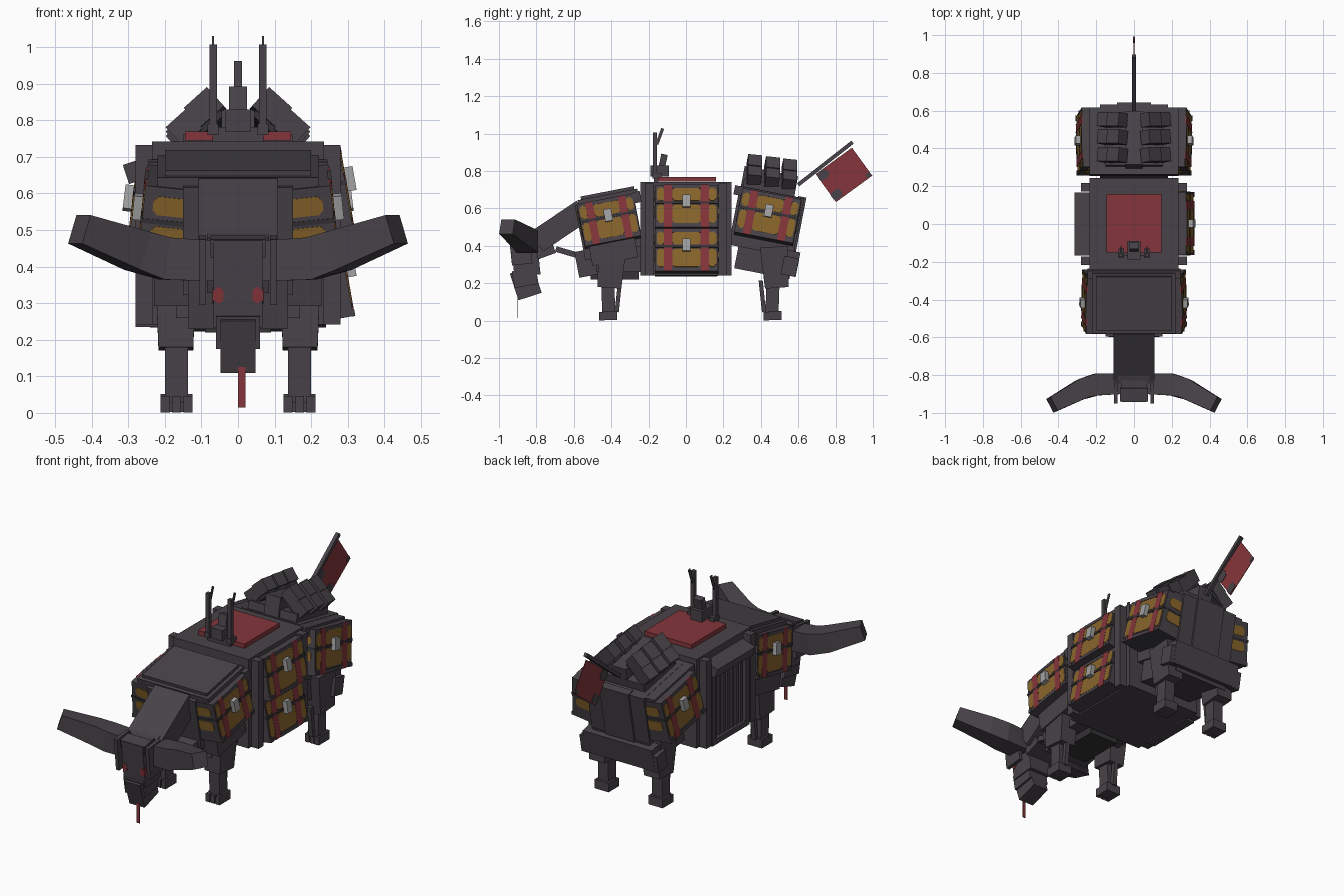
import bpy, bmesh
from math import radians
from mathutils import Matrix, Vector, Euler

if "Cube" in bpy.data.objects:
    bpy.data.objects.remove(bpy.data.objects["Cube"])

# Materials
HIDE, DARK, RED, OCHRE, STEEL = range(5)
MATS = []
for label, rgb in (("charcoal hide", (.064, .055, .065)), ("dark iron", (.035, .032, .036)),
                   ("banner red", (.235, .036, .043)), ("ochre wood", (.25, .13, .024)),
                   ("pale steel", (.36, .36, .36))):
    m = bpy.data.materials.new(label)
    m.use_nodes = True
    m.diffuse_color = (*rgb, 1)
    m.node_tree.nodes["Principled BSDF"].inputs["Base Color"].default_value = (*rgb, 1)
    MATS.append(m)

MIRROR = Matrix.Scale(-1, 4, (1, 0, 0))


def place(loc, rot=(0, 0, 0)):
    return Matrix.Translation(loc) @ Euler([radians(a) for a in rot]).to_matrix().to_4x4()


def finish(name, bm, matrix=Matrix()):
    bmesh.ops.transform(bm, matrix=matrix, verts=bm.verts)
    bmesh.ops.recalc_face_normals(bm, faces=bm.faces)
    mesh = bpy.data.meshes.new(name)
    bm.to_mesh(mesh)
    bm.free()
    for m in MATS:
        mesh.materials.append(m)
    obj = bpy.data.objects.new(name, mesh)
    bpy.context.collection.objects.link(obj)


def add_box(bm, size, loc=(0, 0, 0), rot=(0, 0, 0), mat=HIDE, chamfer=0, axis=0, taper=1):
    """Box; chamfer cuts the corners along one axis, taper scales the lower end."""
    tmp = bmesh.new()
    bmesh.ops.create_cube(tmp, size=1)
    for v in tmp.verts:
        if v.co.z < 0:
            v.co.x *= taper
            v.co.y *= taper
    bmesh.ops.scale(tmp, vec=size, verts=tmp.verts)
    if chamfer:
        edges = [e for e in tmp.edges
                 if abs((e.verts[0].co - e.verts[1].co).normalized()[axis]) > .9]
        bmesh.ops.bevel(tmp, geom=edges, offset=chamfer, segments=1, affect='EDGES')
    bmesh.ops.transform(tmp, matrix=place(loc, rot), verts=tmp.verts)
    for f in tmp.faces:
        f.material_index = mat
    mesh = bpy.data.meshes.new("scratch")
    tmp.to_mesh(mesh)
    tmp.free()
    bm.from_mesh(mesh)
    bpy.data.meshes.remove(mesh)


def box(name, size, loc, rot=(0, 0, 0), mat=HIDE, both=False, **kw):
    for side, m in (("left_", Matrix()), ("right_", MIRROR)) if both else (("", Matrix()),):
        bm = bmesh.new()
        add_box(bm, size, loc, rot, mat, **kw)
        finish(side + name, bm, m)


def loft(name, sections, matrix=Matrix()):
    """Square tube through (point, half width) sections."""
    bm = bmesh.new()
    pts = [Vector(p) for p, r in sections]
    rings = []
    for i, (p, r) in enumerate(sections):
        t = (pts[min(i + 1, len(pts) - 1)] - pts[max(i - 1, 0)]).normalized()
        a = t.cross(Vector((0, 0, 1))).normalized() * r
        b = a.cross(t).normalized() * r
        rings.append([bm.verts.new(pts[i] + a * s + b * u)
                      for s, u in ((1, 1), (-1, 1), (-1, -1), (1, -1))])
    for lo, hi in zip(rings, rings[1:]):
        for k in range(4):
            bm.faces.new((lo[k], lo[k - 1], hi[k - 1], hi[k]))
    bm.faces.new(rings[0])
    bm.faces.new(rings[-1])
    finish(name, bm, matrix)


def chest(name, matrix, w=.32, h=.23, d=.15):
    """Banded chest, its front facing local +x."""
    bm = bmesh.new()
    add_box(bm, (d, w, h))
    add_box(bm, (d + .009, w + .004, .013), (0, 0, .018), mat=DARK)
    for z, ph, end_z, end_h in ((.064, .072, .063, .052), (-.042, .1, -.022, .055)):
        for y, pw in ((0, w * .46), (w * .41, w * .13), (-w * .41, w * .13)):
            add_box(bm, (.006, pw, ph), (d / 2, y, z), mat=OCHRE, chamfer=.014)
        for s in (1, -1):
            add_box(bm, (d * .65, .006, end_h), (0, s * w / 2, end_z), mat=OCHRE, chamfer=.013, axis=1)
    for s in (1, -1):
        add_box(bm, (.008, w * .135, h), (d / 2, s * w * .29, 0), mat=RED)
        add_box(bm, (.01, w * .08, .02), (d / 2, s * w * .46, -h * .46))
        add_box(bm, (.01, w * .46, .02), (d / 2, 0, s * h * .46))
    add_box(bm, (.035, .042, .066), (d / 2 + .01, 0, .025), mat=STEEL)
    finish(name, bm, matrix)


# Middle hull with corner pillars and riding mat
box("hull", (.47, .485, .5), (0, 0, .492))
for y in (-.195, .195):
    box("pillar", (.06, .045, .49), (.25, y, .487), both=True)
box("riding_mat", (.29, .31, .024), (0, .005, .757), mat=RED)
for z in (.6, .365):
    chest("left_hull_chest", place((.222, .003, z), (0, -10, 0)), w=.335)

# Grated vent and hood on the right flank
box("vent_back", (.03, .33, .37), (-.235, 0, .44), mat=DARK)
for y in (-.15, .15):
    box("vent_frame", (.06, .03, .4), (-.25, y, .44))
for z in (.25, .63):
    box("vent_frame", (.06, .33, .03), (-.25, 0, z))
for i in range(7):
    box("vent_slat", (.03, .02, .36), (-.25, (i - 3) * .038, .44))
box("vent_hood", (.085, .335, .055), (-.266, 0, .665), (0, -18, 0))

# Saddle seat with two control posts
box("seat", (.07, .1, .06), (0, -.14, .8))
box("seat_back", (.05, .035, .1), (0, -.125, .84), (-12, 0, 0))
box("saddle_front", (.14, .02, .04), (0, -.16, .762))
box("control_post", (.021, .022, .24), (.068, -.165, .887), both=True)
box("control_handle", (.005, .016, .09), (.068, -.14, .985), (-20, 0, 0), both=True)
box("control_foot", (.03, .05, .03), (.068, -.155, .775), both=True)

# Front quarters
TILT = 11
box("front_core", (.3, .32, .3), (0, -.41, .5), (TILT, 0, 0))
box("front_roof", (.44, .325, .06), (0, -.415, .645), (TILT, 0, 0))
box("front_roof_rim", (.49, .04, .06), (0, -.262, .66), (TILT, 0, 0))
box("front_roof_cap", (.4, .29, .018), (0, -.42, .682), (TILT, 0, 0))
box("shoulder", (.15, .25, .13), (.155, -.39, .38), (TILT, 0, 0), both=True)
box("breast", (.27, .13, .14), (0, -.52, .31), (TILT, 0, 0))
box("front_belly", (.34, .24, .14), (0, -.36, .33))
box("belly_plate", (.18, .26, .04), (0, -.38, .24), mat=DARK)
box("neck_strut", (.03, .2, .03), (.07, -.6, .355), (-16, 0, 0), both=True)

# Rear quarters
box("rear_core", (.36, .35, .32), (0, .43, .53), (-TILT, 0, 0))
box("rear_roof", (.47, .36, .05), (0, .435, .665), (-TILT, 0, 0))
box("rear_belly", (.34, .3, .16), (0, .42, .33), (-TILT, 0, 0))
box("rump", (.43, .1, .13), (0, .55, .31), (-TILT, 0, 0))
box("rump_side", (.05, .08, .1), (.215, .555, .29), (-TILT, 0, 0), both=True)
box("back_plate", (.18, .045, .38), (0, .585, .475), (-TILT, 0, 0))
box("back_rib", (.3, .03, .28), (0, .575, .51), (-TILT, 0, 0))

# Side chests on both quarters
for side, m in (("left", Matrix()), ("right", MIRROR)):
    chest(side + "_front_chest", m @ place((.187, -.412, .53), (TILT, -6, 0)), w=.305)
    chest(side + "_rear_chest", m @ place((.213, .437, .552), (-TILT, -7, 0)), h=.24)

# Legs with toed feet
for label, y, lean in (("front", -.417, 4), ("hind", .463, -4)):
    box(label + "_thigh", (.112, .15, .22), (.17, y + .015, .285), (-lean, 0, 0), both=True, taper=.85)
    box(label + "_shin", (.063, .07, .24), (.168, y, .15), (lean / 2, 0, 0), both=True)
    box(label + "_ankle_strut", (.025, .022, .17), (.168, y + (.055 if y < 0 else -.055), .13),
        (-lean * 1.5, 0, 0), both=True)
    box(label + "_foot", (.088, .07, .05), (.168, y + .012, .027), both=True)
    for k in (-1, 0, 1):
        box(label + "_toe", (.025, .03, .045), (.168 + k * .031, y - .033, .024), both=True)

# Neck and head
box("neck", (.215, .3, .125), (0, -.675, .505), (34, 0, 0))
box("neck_collar", (.17, .1, .16), (0, -.77, .42), (20, 0, 0))
box("head", (.134, .14, .24), (0, -.86, .36), (6, 0, 0))
box("muzzle", (.12, .13, .09), (0, -.86, .23), (10, 0, 0))
box("snout", (.095, .13, .15), (0, -.857, .2), (18, 0, 0))
box("cheek_plate", (.02, .11, .18), (.097, -.885, .39), (6, 0, 0), both=True)
box("brow", (.15, .07, .05), (0, -.9, .455), (10, 0, 0))
box("eye", (.026, .008, .045), (.053, -.925, .322), (6, 0, 0), RED, True, chamfer=.01, axis=1)
box("eye_side", (.008, .03, .045), (.066, -.912, .322), (6, 0, 0), RED, True, chamfer=.01)
box("lip", (.04, .008, .025), (0, -.894, .127), (18, 0, 0), RED)
box("tongue", (.02, .003, .11), (.01, -.9, .07), mat=RED)

# Tusks sweeping outward
for side, m in (("left", Matrix()), ("right", MIRROR)):
    loft(side + "_tusk", [((.06, -.845, .415), .055), ((.2, -.85, .422), .058),
                          ((.275, -.873, .443), .054), ((.434, -.957, .502), .041)], m)

# Launcher racks on the rear roof: three rows of angled tubes per side
box("rack_base", (.09, .29, .12), (0, .445, .74), (-TILT, 0, 0))
box("rack_skirt", (.3, .28, .05), (0, .445, .71), (-TILT, 0, 0))
for row, y in enumerate((.365, .46, .552)):
    z = -.012 * row
    box("upper_tube", (.085, .075, .07), (.09, y, .833 + z), (-8, 42, 0), both=True)
    box("lower_tube", (.073, .075, .07), (.144, y, .776 + z), (-8, 42, 0), both=True)
    box("tube_gap", (.13, .06, .05), (.1, y, .787 + z), (-8, 42, 0), DARK, True)

# Tail pole carrying a torn banner
box("tail_pole", (.021, .37, .02), (0, .745, .84), (38, 0, 0))
bm = bmesh.new()
add_box(bm, (.003, .24, .185), mat=RED)
for y, z, s in ((-.09, .065, .062), (-.092, -.062, .06), (.105, -.077, .03)):
    add_box(bm, (.008, s, s * .8), (0, y, z), chamfer=s * .2)
finish("tail_banner", bm, place((0, .845, .779), (36, 0, 0)))
